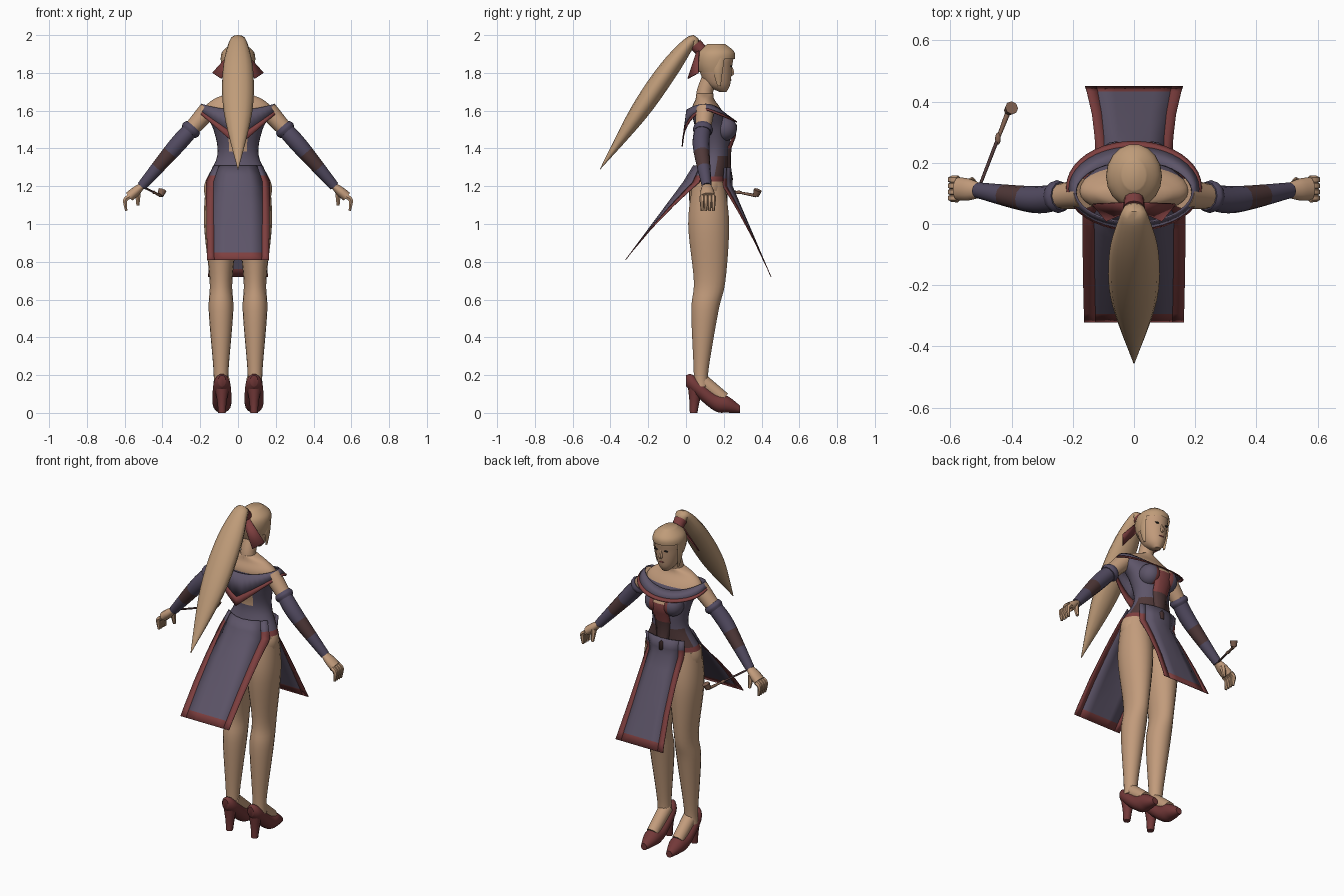
import bpy, bmesh, math
from mathutils import Vector

if bpy.data.objects.get("Cube"):
    bpy.data.objects.remove(bpy.data.objects["Cube"])

X, Y, Z = Vector((1, 0, 0)), Vector((0, 1, 0)), Vector((0, 0, 1))
PALETTE = {
    "skin": (.54, .33, .2), "hair": (.52, .33, .19), "purple cloth": (.11, .09, .14),
    "red trim": (.21, .05, .05), "dark brown": (.08, .04, .04), "shoe red": (.17, .04, .04),
    "sleeve violet": (.085, .07, .12), "pipe wood": (.22, .12, .08), "eye black": (.01, .01, .01),
}
MATERIALS = {}
for label, rgb in PALETTE.items():
    material = bpy.data.materials.new(label)
    material.use_nodes = True
    material.diffuse_color = (*rgb, 1)
    shader = material.node_tree.nodes["Principled BSDF"]
    shader.inputs["Base Color"].default_value = material.diffuse_color
    MATERIALS[label] = material


def finish(name, bm, paint, thickness=0):
    """Paint faces by a rule (None deletes the face) and make the object."""
    bmesh.ops.recalc_face_normals(bm, faces=bm.faces)
    mesh = bpy.data.meshes.new(name)
    slots, unwanted = [], []
    for face in bm.faces:
        label = paint(face.calc_center_median()) if callable(paint) else paint
        if label is None:
            unwanted.append(face)
            continue
        if label not in slots:
            slots.append(label)
            mesh.materials.append(MATERIALS[label])
        face.material_index = slots.index(label)
    bmesh.ops.delete(bm, geom=unwanted, context='FACES')
    bm.to_mesh(mesh)
    bm.free()
    part = bpy.data.objects.new(name, mesh)
    bpy.context.collection.objects.link(part)
    bpy.ops.object.select_all(action='DESELECT')
    part.select_set(True)
    bpy.context.view_layer.objects.active = part
    bpy.ops.object.shade_smooth_by_angle(angle=math.radians(50))
    if thickness:
        solid = part.modifiers.new("thickness", 'SOLIDIFY')
        solid.thickness, solid.offset = thickness, 0


def grid(name, rows, paint, closed=False, caps=False, thickness=0):
    bm = bmesh.new()
    lines = [[bm.verts.new(point) for point in row] for row in rows]
    count = len(rows[0])
    for low, high in zip(lines, lines[1:]):
        for i in range(count if closed else count - 1):
            j = (i + 1) % count
            bm.faces.new((low[i], low[j], high[j], high[i]))
    if caps:
        bm.faces.new(lines[0])
        bm.faces.new(lines[-1])
    finish(name, bm, paint, thickness)


def smooth_stations(stations, steps=6):
    """Catmull-Rom interpolation through the given stations."""
    last = len(stations) - 1
    result = []
    for i in range(last):
        around = [stations[min(max(i + k, 0), last)] for k in (-1, 0, 1, 2)]
        for step in range(steps):
            t = step / steps
            result.append([b + t * (c - a + t * (2*a - 5*b + 4*c - d + t * (3*b - a - 3*c + d))) / 2
                           for a, b, c, d in zip(*around)])
    return result + [stations[last]]


def loft(name, stations, paint, ref=X, normal=None, sides=14):
    """Skin elliptical rings: x, y, z, radius along ref, other radius."""
    stations = smooth_stations(stations)
    centres = [Vector(s[:3]) for s in stations]
    rows = []
    for i, (*_, wide, deep) in enumerate(stations):
        tangent = normal or (centres[min(i + 1, len(centres) - 1)] - centres[max(i - 1, 0)]).normalized()
        across = (ref - tangent * ref.dot(tangent)).normalized()
        other = tangent.cross(across)
        ring = []
        for k in range(sides):
            angle = math.tau * k / sides
            point = centres[i] + across * wide * math.cos(angle) + other * deep * math.sin(angle)
            point.z = max(point.z, 0)
            ring.append(point)
        rows.append(ring)
    grid(name, rows, paint, closed=True, caps=True)


def column(name, x, rows, paint, sides=18):
    """Upright form from rows of height, y, half width, half depth."""
    loft(name, [(x, y, z, wide, deep) for z, y, wide, deep in rows], paint, normal=Z, sides=sides)


def tube(name, points, radii, paint, side=1, flat=1, ref=X, sides=12):
    loft(name, [(side * x, y, z, r, r * flat) for (x, y, z), r in zip(points, radii)], paint, ref=ref, sides=sides)


def blob(name, centre, size, paint):
    bm = bmesh.new()
    bmesh.ops.create_uvsphere(bm, u_segments=18, v_segments=12, radius=1)
    bmesh.ops.scale(bm, vec=size, verts=bm.verts)
    bmesh.ops.translate(bm, vec=centre, verts=bm.verts)
    finish(name, bm, paint)


# Torso: skin shoulders, hips and open back, with the dress painted between
def torso_paint(centre):
    open_back = centre.y < .1 and abs(centre.x) < .04 and 1.39 < centre.z < 1.5
    if centre.z > 1.6 or centre.z < 1.235 or open_back:
        return "skin"
    if centre.z < 1.26:
        return "red trim"
    return "dark brown" if centre.z < 1.355 and centre.y > .16 else "purple cloth"


column("torso", 0, [(1.08, .12, .15, .1), (1.2, .12, .18, .1), (1.36, .15, .11, .08), (1.5, .14, .13, .09),
                    (1.6, .11, .18, .08), (1.66, .1, .13, .05), (1.69, .1, .05, .045)], torso_paint, sides=28)
tube("neck", [(0, .1, 1.64), (0, .1, 1.7), (0, .13, 1.78)], [.05, .043, .043], "skin")

# Wide off-shoulder collar, pointed at the back
upper, border, lower = [], [], []
for k in range(40):
    angle = math.tau * k / 40
    c, s = math.cos(angle), math.sin(angle)
    front = s > 0
    inner = Vector((.19 * c, .105 + .1 * s, 1.635 - (.05 if front else .03) * s * s))
    outer = Vector((.22 * c, .12 + (.15 if front else .14) * s, 1.6 - .06 * s if front else 1.41 + .19 * abs(c)))
    upper.append(inner)
    border.append(inner.lerp(outer, .72))
    lower.append(outer)
grid("collar", [upper, border], "purple cloth", closed=True, thickness=.006)
grid("collar_trim", [border, lower], "red trim", closed=True, thickness=.006)


# Laced front panel with an opening at the chest, framed by the bust
def lacing_paint(centre):
    if centre.z < 1.35:
        return "dark brown"
    return "skin" if centre.z > 1.52 else "red trim"


def bust_paint(centre):
    if abs(centre.x) > .062 or centre.y < .22:
        return "purple cloth"
    return "skin" if centre.z > 1.53 else "red trim"


lacing = [(1.55, .25, .06), (1.52, .268, .06), (1.46, .26, .055), (1.4, .237, .05), (1.3, .235, .04), (1.23, .247, .015)]
grid("front_lacing", [[(wide * u, y - .015 * u * u, z) for u in (-1, -.5, 0, .5, 1)] for z, y, wide in lacing],
     lacing_paint, thickness=.006)


# Split skirt: curved hip rows running down into flat red-bordered panels
def skirt(name, waist, hip, hem, hip_width, hem_width, wrap):
    waist, hip, hem = Vector(waist), Vector(hip), Vector(hem)
    rows = [(waist, .13, wrap * .7), (waist.lerp(hip, .6), .6 * hip_width + .4 * .13, wrap * .88)]
    slit_top = rows[-1][0].y
    for t in (0, .15, .3, .6, .91, 1):
        wide = hip_width + (hem_width - hip_width) * t * t
        rows.append((hip.lerp(hem, t), wide, wrap * (1 - t) ** 2))
    band_top = rows[-2][0].y
    columns = (-1, -.77, -.4, 0, .4, .77, 1)

    def section(part, chosen, label):
        def paint(centre):
            if centre.z > slit_top:
                return "purple cloth"
            return "red trim" if centre.z < band_top else label

        points = [[(wide * u, mid.x + bend * u * u, mid.y) for u in chosen] for mid, wide, bend in rows]
        grid(name + part, points, paint, thickness=.004)

    section("_panel", columns[1:-1], "purple cloth")
    section("_left_border", columns[-2:], "red trim")
    section("_right_border", columns[:2], "red trim")


skirt("back_skirt", (.04, 1.31), (-.015, 1.22), (-.32, .81), .168, .163, .085)
skirt("front_skirt", (.237, 1.3), (.245, 1.2), (.45, .72), .125, .16, -.05)

shoulder, elbow = Vector((.16, .1, 1.6)), Vector((.33, .08, 1.41))
wrist, knuckle = Vector((.51, .11, 1.2)), Vector((.575, .115, 1.145))
cuff_start, cuff_end = shoulder.lerp(elbow, .45), shoulder.lerp(elbow, .6)
forearm = wrist - elbow
foot_x = .085


def sleeve_paint(centre):
    along = (Vector((abs(centre.x), centre.y, centre.z)) - elbow).dot(forearm) / forearm.length_squared
    return "dark brown" if .2 < along < .5 else "sleeve violet"


for label, side in (("left_", 1), ("right_", -1)):
    blob(label + "bust", (side * .06, .205, 1.505), (.06, .065, .065), bust_paint)

    # Leg, foot and heeled shoe
    column(label + "leg", side * .09, [(1.22, .12, .08, .085), (1, .12, .09, .11), (.7, .125, .06, .085),
                                       (.54, .1, .065, .073), (.23, .08, .04, .04), (.14, .08, .04, .04)], "skin")
    tube(label + "foot", [(foot_x, .07, .18), (foot_x, .2, .075)], [.04, .035], "skin", side)
    shoe = [(0, .17, .02, .03), (.04, .15, .045, .05), (.15, .06, .05, .05), (.22, .045, .045, .045), (.285, .02, .02, .02)]
    loft(label + "shoe", [(side * foot_x, *row) for row in shoe], "shoe red", normal=Y)
    column(label + "heel", side * foot_x, [(0, .04, .02, .02), (.06, .045, .025, .027), (.14, .05, .04, .04)],
           "shoe red", sides=8)

    # Arm, detached sleeve with a brown band, and rolled cuff
    tube(label + "upper_arm", [shoulder, cuff_end], [.05, .04], "skin", side, ref=Y)
    tube(label + "sleeve", [cuff_start, elbow, wrist], [.042, .044, .026], sleeve_paint, side, ref=Y)
    tube(label + "cuff", [cuff_start, cuff_start.lerp(cuff_end, .5), cuff_end], [.047, .054, .047],
         "sleeve violet", side, ref=Y)

    # Hand with curled fingers
    tube(label + "palm", [wrist, wrist.lerp(knuckle, .5), knuckle], [.026, .036, .038], "skin", side, flat=.7, ref=Y)
    for i, finger in enumerate(("index", "middle", "ring", "little")):
        base = knuckle + Y * (.03 - .02 * i)
        bend = base + Vector((.022, 0, -.02))
        tip = bend + Vector((-.005, 0, -.055))
        tube(label + finger + "_finger", [base, bend, tip], [.014, .013, .007], "skin", side, ref=Y, sides=6)
    thumb = wrist + Vector((.02, .02, -.03))
    tube(label + "thumb", [thumb, thumb + Vector((0, .015, -.07))], [.018, .009], "skin", side, ref=Y, sides=6)

    # Eye, side lock and ribbon wing
    blob(label + "eye", (side * .034, .24, 1.835), (.014, .004, .005), "eye black")
    tube(label + "side_lock", [(.08, .18, 1.88), (.08, .17, 1.81), (.07, .175, 1.73)], [.008, .008, .003],
         "hair", side, flat=3, sides=8)
    grid(label + "ribbon", [[(0, .07, 1.95), (0, .05, 1.89)], [(side * .135, .065, 1.8), (side * .09, .01, 1.77)]],
         "red trim", thickness=.006)

# Head and face
skull = [(1.7, .195, .02, .02), (1.74, .17, .055, .065), (1.83, .155, .08, .09), (1.9, .16, .078, .09), (1.945, .16, .03, .04)]
column("head", 0, skull, "skin")
tube("nose", [(0, .237, 1.835), (0, .245, 1.8), (0, .235, 1.79)], [.007, .012, .008], "skin", sides=6)
blob("lips", (0, .236, 1.763), (.016, .004, .005), "red trim")


# Hair cap cut open around the face
def cap_paint(centre):
    face_opening = centre.z < 1.87 and centre.y > .175
    return None if face_opening or centre.z < 1.8 else "hair"


column("hair_cap", 0, [(z + .007, y, wide + .008, deep + .009) for z, y, wide, deep in skull[1:]], cap_paint)

# Ponytail and its tie
tube("ponytail", [(0, .05, 1.93), (0, .03, 1.97), (0, -.09, 1.82), (0, -.25, 1.59), (0, -.455, 1.29)],
     [.03, .045, .08, .075, .002], "hair", flat=.65)
tube("ribbon_tie", [(0, .085, 1.915), (0, .05, 1.95)], [.032, .036], "red trim")

# Long pipe held in the right hand
mouthpiece, bowl = Vector((-.51, .11, 1.2)), Vector((-.41, .37, 1.15))
joint = mouthpiece.lerp(bowl, .65)
tube("pipe_stem", [mouthpiece, joint], [.005, .006], "dark brown", sides=8)
blob("pipe_joint", joint, (.009, .02, .009), "pipe wood")
tube("pipe_neck", [joint, bowl], [.006, .009], "pipe wood", sides=8)
tube("pipe_bowl", [bowl, bowl + Vector((.01, .01, .03))], [.016, .022], "pipe wood", sides=8)
